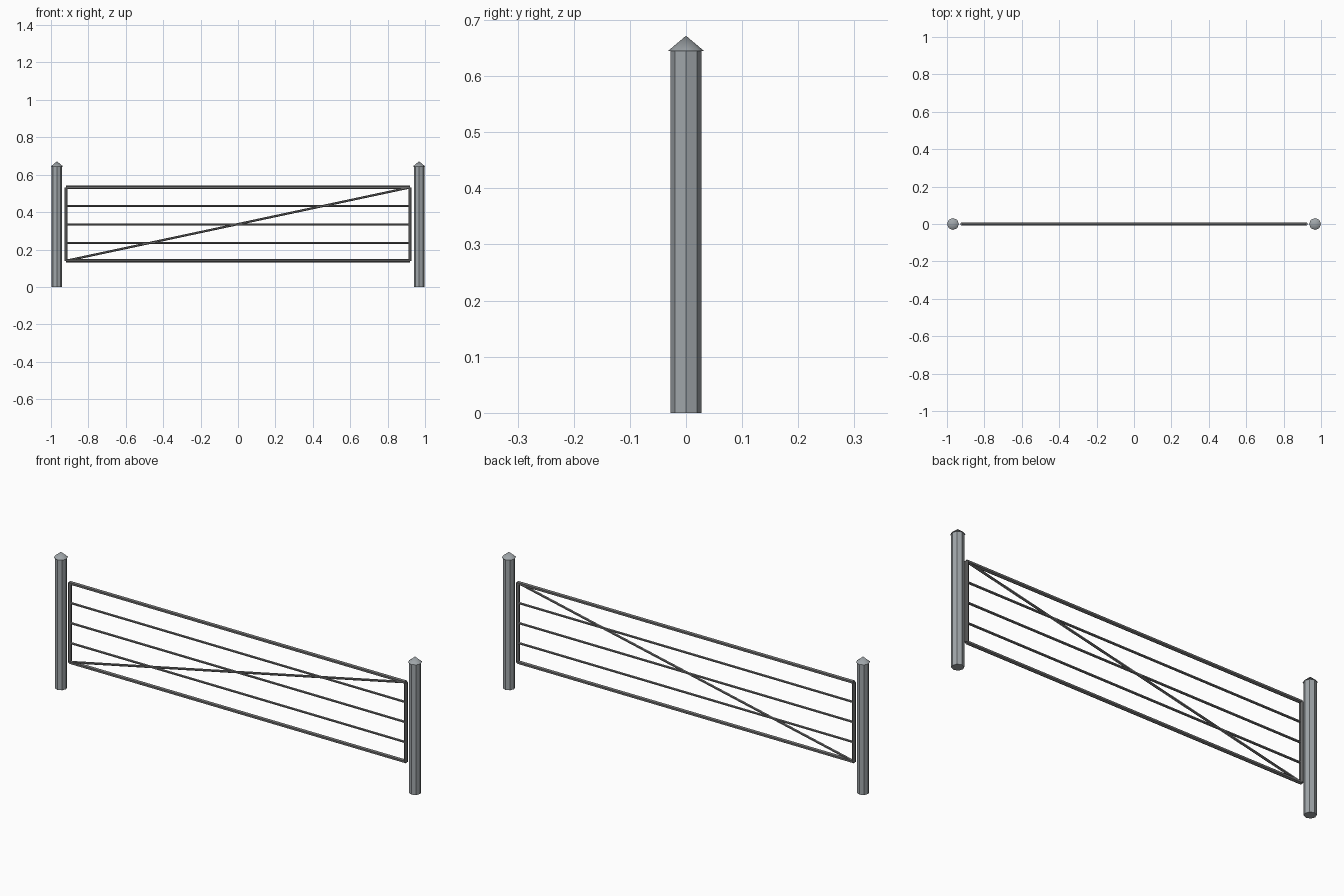
import bpy
from mathutils import Vector

if "Cube" in bpy.data.objects:
    bpy.data.objects.remove(bpy.data.objects["Cube"])


def material(name, rgb):
    m = bpy.data.materials.new(name)
    m.diffuse_color = (*rgb, 1)
    m.use_nodes = True
    m.node_tree.nodes["Principled BSDF"].inputs["Base Color"].default_value = m.diffuse_color
    return m


POST = material("galvanised grey", (0.35, 0.38, 0.40))
FRAME = material("dark steel", (0.15, 0.15, 0.15))


def cone(name, a, b, r1, r2, mat, sides=8):
    """Round bar or cone running from point a to point b."""
    a, b = Vector(a), Vector(b)
    d = b - a
    bpy.ops.mesh.primitive_cone_add(vertices=sides, radius1=r1, radius2=r2, depth=d.length,
                                    location=(a + b) / 2,
                                    rotation=d.to_track_quat('Z', 'Y').to_euler())
    ob = bpy.context.object
    ob.name = name
    ob.data.materials.append(mat)
    return ob


def bar(name, a, b, r, mat=FRAME, sides=6):
    return cone(name, a, b, r, r, mat, sides)


X, LOW, HIGH = 0.919, 0.14, 0.532

# Posts with pointed caps, and the gate uprights
for side, s in (("left", -1), ("right", 1)):
    px = s * 0.968
    bar(side + "_post", (px, 0, 0), (px, 0, 0.646), 0.028, POST, 8)
    cone(side + "_post_cap", (px, 0, 0.645), (px, 0, 0.672), 0.032, 0, POST)
    bpy.ops.object.shade_smooth_by_angle(angle=0.7)
    bar(side + "_upright", (s * X, 0, LOW), (s * X, 0, HIGH), 0.0095)

# Horizontal rails: thick outer ones, thin inner ones
for i, z in enumerate((LOW, 0.235, 0.334, 0.433, HIGH)):
    bar(f"rail_{i + 1}", (-X, 0, z), (X, 0, z), 0.0095 if i in (0, 4) else 0.006)

# Diagonal brace
bar("diagonal_brace", (-X, 0, LOW), (X, 0, HIGH), 0.006)
